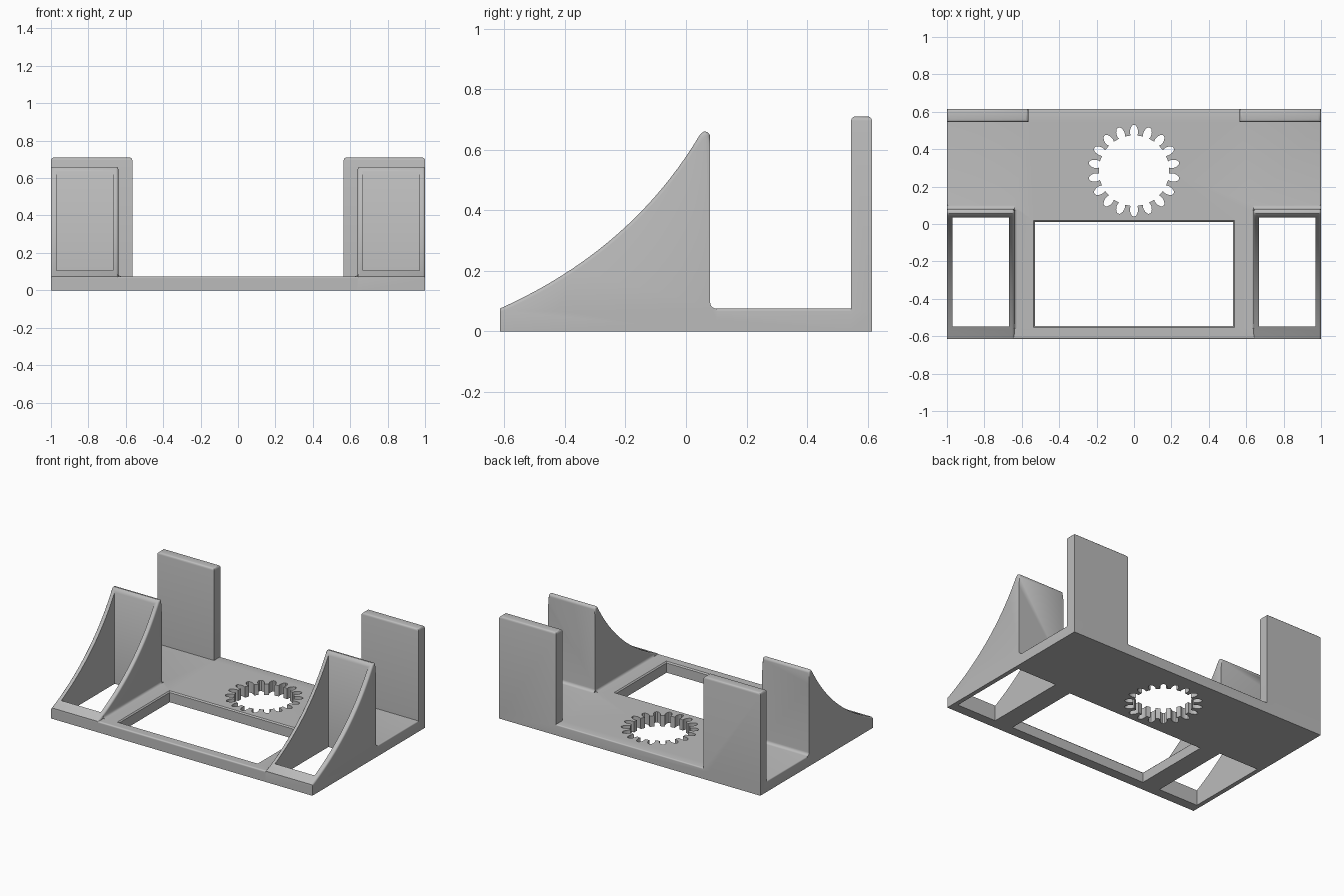
import bpy, bmesh
from math import sin, cos, pi, radians
from mathutils import Vector

if "Cube" in bpy.data.objects:
    bpy.data.objects.remove(bpy.data.objects["Cube"], do_unlink=True)

grey = bpy.data.materials.new("plain_grey")
grey.use_nodes = True
colour = (0.5, 0.5, 0.5, 1)
grey.diffuse_color = colour
grey.node_tree.nodes["Principled BSDF"].inputs["Base Color"].default_value = colour

T = 0.075      # plate thickness
D = 0.615      # half depth
R = 0.012      # edge rounding


def prism(name, outline, direction, round_rule=None, size=R):
    """Extrude a closed outline and round the edges whose two ends and faces fit the rule."""
    bm = bmesh.new()
    face = bm.faces.new([bm.verts.new(p) for p in outline])
    ext = bmesh.ops.extrude_face_region(bm, geom=[face], use_keep_orig=True)
    moved = [v for v in ext["geom"] if isinstance(v, bmesh.types.BMVert)]
    bmesh.ops.translate(bm, verts=moved, vec=direction)
    bmesh.ops.recalc_face_normals(bm, faces=bm.faces)
    if round_rule:
        edges = [e for e in bm.edges if round_rule(e)]
        bmesh.ops.bevel(bm, geom=edges, offset=size, segments=3, profile=0.5,
                        affect="EDGES", clamp_overlap=True)
    mesh = bpy.data.meshes.new(name)
    bm.to_mesh(mesh)
    bm.free()
    mesh.materials.append(grey)
    obj = bpy.data.objects.new(name, mesh)
    bpy.context.collection.objects.link(obj)
    return obj


def box(name, x0, x1, y0, y1, z0, z1, rule=None, size=R):
    outline = [(x0, y0, z0), (x1, y0, z0), (x1, y1, z0), (x0, y1, z0)]
    return prism(name, outline, (0, 0, z1 - z0), rule, size)


def top_edges(z):
    return lambda e: all(abs(v.co.z - z) < 1e-4 for v in e.verts)


def combine(target, other, operation):
    """Apply a boolean and remove the used part."""
    mod = target.modifiers.new(operation.lower(), "BOOLEAN")
    mod.operation, mod.object, mod.solver = operation, other, "EXACT"
    bpy.context.view_layer.objects.active = target
    bpy.ops.object.modifier_apply(modifier=mod.name)
    bpy.data.objects.remove(other, do_unlink=True)


def arc(cx, cz, r, a0, a1, n):
    steps = [radians(a0 + (a1 - a0) * i / n) for i in range(n + 1)]
    return [(cx + r * cos(a), cz + r * sin(a)) for a in steps]


# Base plate with softened upper rim
stand = box("toothed_stand", -1, 1, -D, D, 0, T, top_edges(T), 0.008)

# Side profile of a bracket: swept front curve, round tip, filleted heel
start, pull, tip = Vector((-D, T)), Vector((-0.18, 0.27)), Vector((0.045, 0.648))
curve = []
for i in range(21):
    t = i / 20
    curve.append(tuple(start * (1 - t) ** 2 + pull * 2 * t * (1 - t) + tip * t * t))
profile = [(-D, 0)] + curve + arc(0.062, 0.642, 0.018, 105, 0, 6)
profile += arc(0.10, T + 0.02, 0.02, 180, 270, 5) + [(0.12, 0)]


def rim_edge(e):
    a, b = (v.co for v in e.verts)
    return (abs(a.x - b.x) < 1e-5 and min(a.z, b.z) > T - 1e-4
            and max(a.y, b.y) < 0.0805 and (max(a.y, b.y) < 0.0795 or min(a.z, b.z) > 0.6))


for side in (-1, 1):
    # Curved hollow bracket
    x0, x1 = sorted((side, side * 0.64))
    bracket = prism("curved_bracket", [(x0, y, z) for y, z in profile],
                    (x1 - x0, 0, 0), rim_edge)
    combine(stand, bracket, "UNION")

    # Small fillet where the bracket's inner wall meets the plate
    xin = side * 0.64
    fillet = [(xin + side * 0.01, T - 0.01), (xin + side * 0.01, T + 0.016)]
    fillet += [(xin - side * (0.016 + p), z)
               for p, z in arc(0, T + 0.016, 0.016, 180, 270, 4)]
    fillet.append((xin - side * 0.016, T - 0.01))
    strip = prism("wall_fillet", [(x, -0.56, z) for x, z in fillet], (0, 0.635, 0))
    combine(stand, strip, "UNION")

    # Upright rear post
    x0, x1 = sorted((side, side * 0.565))
    post = box("rear_post", x0, x1, 0.545, D, 0, 0.71, top_edges(0.71), 0.015)
    combine(stand, post, "UNION")

for side in (-1, 1):
    # Open shaft through the bracket
    x0, x1 = sorted((side * 0.97, side * 0.667))
    combine(stand, box("bracket_opening", x0, x1, -0.548, 0.036, -0.1, 1), "DIFFERENCE")

# Large front window with a softened upper lip
combine(stand, box("window_opening", -0.53, 0.53, -0.545, 0.01, -0.1, 0.2), "DIFFERENCE")
lip = box("window_lip", -0.53, 0.53, -0.545, 0.01, T - 0.008, T + 0.012)
for v in lip.data.vertices:
    if v.co.z > T:
        v.co.x += 0.02 if v.co.x > 0 else -0.02
        v.co.y += 0.02 if v.co.y > -0.2 else -0.02
combine(stand, lip, "DIFFERENCE")

# Gear-shaped hole: eighteen rounded slots around a circle
flank = [(0.188, 0.017), (0.198, 0.021), (0.212, 0.022), (0.226, 0.019),
         (0.238, 0.013), (0.244, 0.006)]
slot = [(r, -w) for r, w in flank] + [(r, w) for r, w in reversed(flank)]
outline = []
for k in range(18):
    a = pi / 2 + k * 2 * pi / 18
    outline += [(r * cos(a) - w * sin(a), 0.285 + r * sin(a) + w * cos(a), -0.1)
                for r, w in slot]
combine(stand, prism("gear_opening", outline, (0, 0, 0.3)), "DIFFERENCE")

# Smooth the rounded parts, keep the corners crisp
bpy.ops.object.select_all(action="DESELECT")
stand.select_set(True)
bpy.context.view_layer.objects.active = stand
bpy.ops.object.shade_smooth_by_angle(angle=radians(35))
